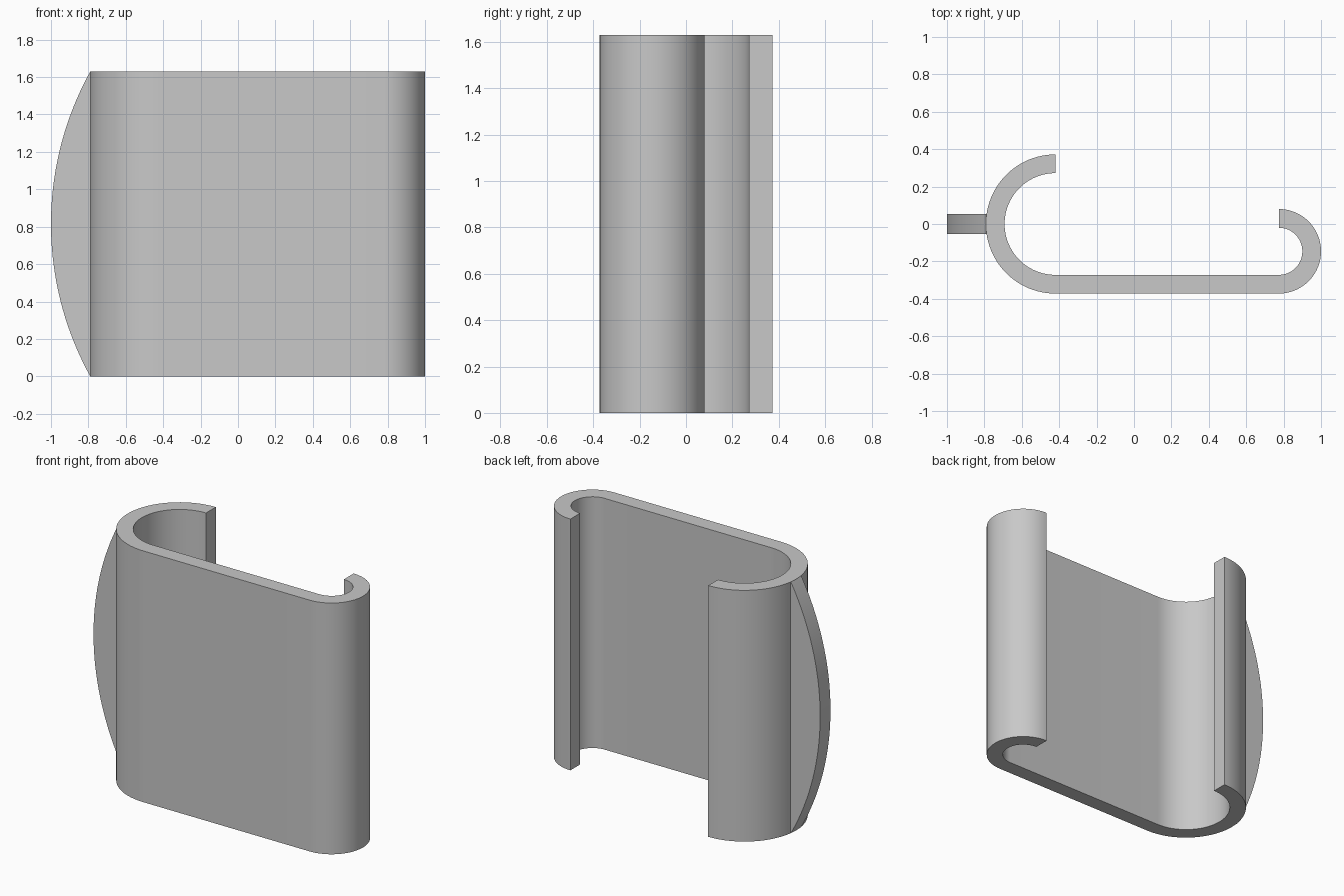
import bpy, bmesh, math

if "Cube" in bpy.data.objects:
    bpy.data.objects.remove(bpy.data.objects["Cube"])

HEIGHT = 1.63
WALL = 0.1
LEFT_C, LEFT_R = (-0.42, 0.0), 0.372      # large hook centre and outer radius
RIGHT_C, RIGHT_R = (0.774, -0.146), 0.226  # small hook centre and outer radius

grey = bpy.data.materials.new("light_grey")
grey.diffuse_color = (0.58, 0.58, 0.58, 1)
grey.use_nodes = True
grey.node_tree.nodes["Principled BSDF"].inputs["Base Color"].default_value = grey.diffuse_color


def arc(centre, radius, start, end, steps):
    """Points on a circular arc, angles in degrees."""
    angles = [math.radians(start + (end - start) * i / steps) for i in range(steps + 1)]
    return [(centre[0] + radius * math.cos(a), centre[1] + radius * math.sin(a)) for a in angles]


def extrude_profile(name, points, offset):
    """Close a 3D outline into a face and extrude it along offset."""
    bm = bmesh.new()
    face = bm.faces.new([bm.verts.new(p) for p in points])
    result = bmesh.ops.extrude_face_region(bm, geom=[face], use_keep_orig=True)
    verts = [g for g in result["geom"] if isinstance(g, bmesh.types.BMVert)]
    bmesh.ops.translate(bm, verts=verts, vec=offset)
    bmesh.ops.recalc_face_normals(bm, faces=bm.faces)
    mesh = bpy.data.meshes.new(name)
    bm.to_mesh(mesh)
    bm.free()
    mesh.materials.append(grey)
    obj = bpy.data.objects.new(name, mesh)
    bpy.context.collection.objects.link(obj)
    bpy.ops.object.select_all(action='DESELECT')
    obj.select_set(True)
    bpy.context.view_layer.objects.active = obj
    bpy.ops.object.shade_smooth_by_angle(angle=math.radians(30))
    return obj


# Clip body: outer wall from large hook to small hook, then the inner wall back
outer = arc(LEFT_C, LEFT_R, 90, 270, 48) + arc(RIGHT_C, RIGHT_R, -90, 90, 40)
inner = arc(RIGHT_C, RIGHT_R - WALL, 90, -90, 40) + arc(LEFT_C, LEFT_R - WALL, 270, 90, 48)
extrude_profile("clip_body", [(x, y, 0) for x, y in outer + inner], (0, 0, HEIGHT))

# Curved fin on the back of the large hook, rooted inside the wall
half, bulge = HEIGHT / 2, 0.21
fin_r = (half ** 2 + bulge ** 2) / (2 * bulge)
sweep = math.degrees(math.asin(half / fin_r))
edge = arc((-1 + fin_r, half), fin_r, 180 - sweep, 180 + sweep, 40)
edge += [(-0.75, 0.06), (-0.75, HEIGHT - 0.06)]
extrude_profile("fin", [(x, -0.053, z) for x, z in edge], (0, 0.106, 0))
